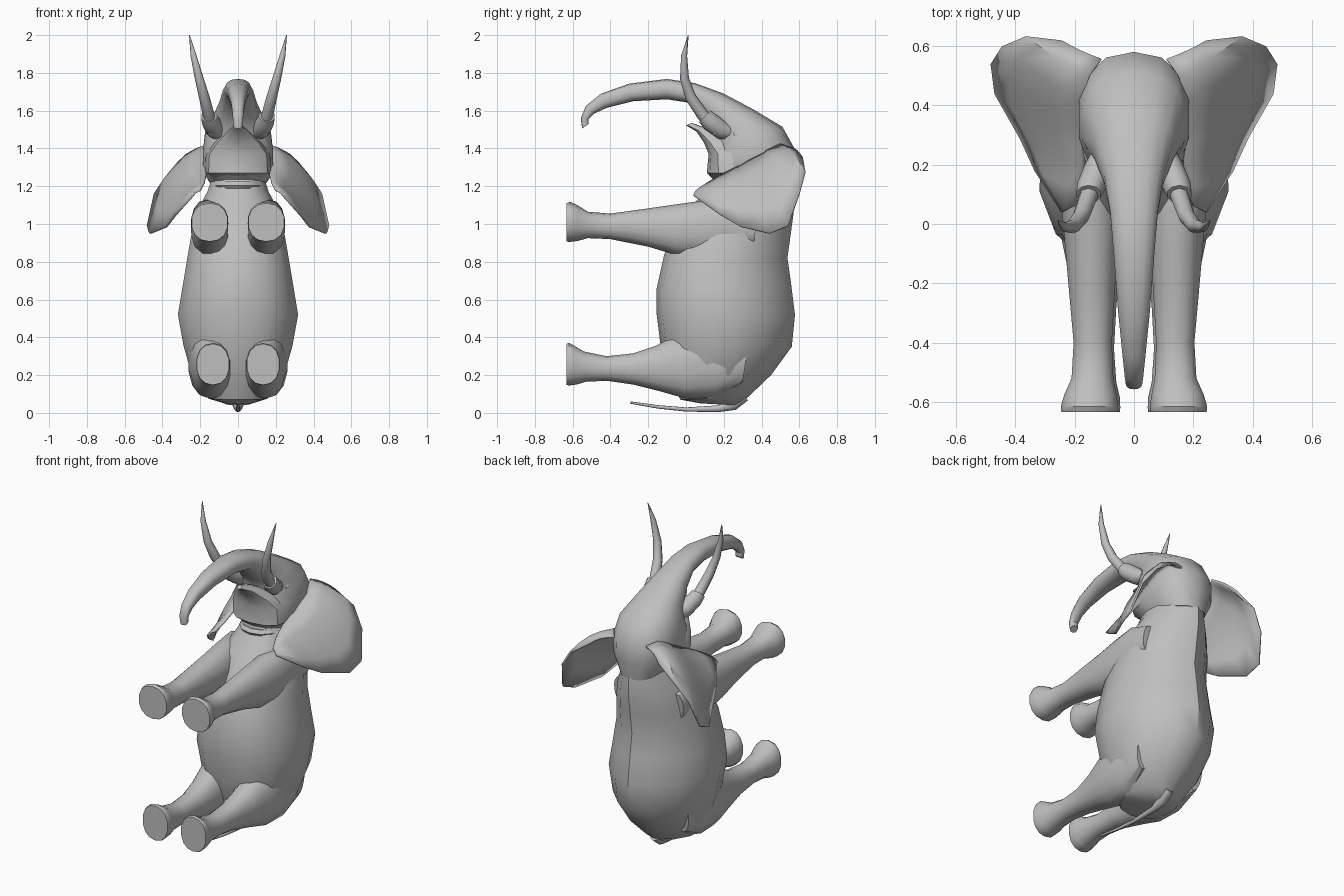
import bpy, bmesh, math
from mathutils import Vector

skin = bpy.data.materials.new("grey skin")
skin.diffuse_color = (0.52, 0.52, 0.52, 1)


def finish(name, bm, mirror=False, angle=35, solid=0):
    bmesh.ops.recalc_face_normals(bm, faces=bm.faces)
    me = bpy.data.meshes.new(name)
    bm.to_mesh(me)
    bm.free()
    me.materials.append(skin)
    ob = bpy.data.objects.new(name, me)
    bpy.context.collection.objects.link(ob)
    bpy.ops.object.select_all(action='DESELECT')
    ob.select_set(True)
    bpy.context.view_layer.objects.active = ob
    bpy.ops.object.shade_smooth_by_angle(angle=math.radians(angle))
    if solid:
        m = ob.modifiers.new("thickness", 'SOLIDIFY')
        m.thickness = solid
        m.offset = 0
    if mirror:
        ob.modifiers.new("both_sides", 'MIRROR')
    return ob


def loft(name, rows, n=14, e=0.9, e_up=None, mirror=False, angle=35):
    """Each row: y,z of upper edge, y,z of lower edge, half width, x centre.
    e and e_up set how square the lower and upper half of each ring is."""
    bm = bmesh.new()
    rings = []
    for ya, za, yb, zb, w, *c in rows:
        x0 = c[0] if c else 0
        ring = []
        for i in range(n):
            t = 2 * math.pi * i / n
            u, v = math.cos(t), math.sin(t)
            p = e_up if e_up and u > 0 else e
            u = math.copysign(abs(u) ** p, u)
            v = math.copysign(abs(v) ** p, v)
            ring.append(bm.verts.new((x0 + w * v,
                                      (ya + yb) / 2 + u * (ya - yb) / 2,
                                      (za + zb) / 2 + u * (za - zb) / 2)))
        rings.append(ring)
    for r, s in zip(rings, rings[1:]):
        for i in range(n):
            j = (i + 1) % n
            bm.faces.new((r[i], r[j], s[j], s[i]))
    bm.faces.new(rings[0])
    bm.faces.new(rings[-1])
    return finish(name, bm, mirror, angle)


def tube_rows(path):
    """Rows for a round tube along (x, y, z, radius) points."""
    rows = []
    for i, (x, y, z, r) in enumerate(path):
        p, q = path[max(i - 1, 0)], path[min(i + 1, len(path) - 1)]
        d = Vector((q[1] - p[1], q[2] - p[2])).normalized() * r
        rows.append((y - d.y, z + d.x, y + d.y, z - d.x, r, x))
    return rows


# Body, from rump to neck
loft("body", [
    (0.27, 0.04, 0.08, 0.05, 0.06), (0.33, 0.085, -0.03, 0.07, 0.16),
    (0.45, 0.20, -0.09, 0.20, 0.25), (0.56, 0.35, -0.135, 0.36, 0.295),
    (0.577, 0.52, -0.155, 0.52, 0.325), (0.557, 0.68, -0.155, 0.66, 0.30),
    (0.537, 0.82, -0.115, 0.84, 0.272), (0.555, 0.95, -0.05, 0.96, 0.25),
    (0.57, 1.06, 0.02, 1.09, 0.215), (0.57, 1.16, 0.12, 1.18, 0.165),
    (0.56, 1.25, 0.15, 1.25, 0.14)], n=14, e=0.85, e_up=1.18)

# Skull running on into the trunk
loft("head_and_trunk", [
    (0.565, 1.17, 0.17, 1.21, 0.13), (0.578, 1.28, 0.12, 1.26, 0.188),
    (0.58, 1.39, 0.13, 1.38, 0.19), (0.51, 1.515, 0.16, 1.44, 0.178),
    (0.36, 1.605, 0.15, 1.50, 0.138), (0.20, 1.69, 0.10, 1.56, 0.102),
    (0.05, 1.745, 0.03, 1.64, 0.082), (-0.10, 1.768, -0.10, 1.66, 0.07),
    (-0.30, 1.743, -0.28, 1.65, 0.055), (-0.45, 1.69, -0.42, 1.615, 0.04),
    (-0.53, 1.625, -0.485, 1.585, 0.032), (-0.557, 1.56, -0.515, 1.555, 0.028),
    (-0.55, 1.505, -0.515, 1.53, 0.024)], n=14, e=0.85)

# Pointed lower jaw
loft("lower_jaw", [
    (0.40, 1.22, 0.15, 1.24, 0.13), (0.40, 1.27, 0.11, 1.27, 0.175),
    (0.35, 1.37, 0.12, 1.37, 0.17), (0.25, 1.44, 0.095, 1.43, 0.12),
    (0.13, 1.50, 0.055, 1.49, 0.055), (0.03, 1.535, 0.0, 1.522, 0.015)], n=12, e=0.8)

# Neck fold
loft("neck_fold", [(0.5, 1.18, 0.125, 1.185, 0.13), (0.5, 1.20, 0.11, 1.205, 0.142),
                   (0.5, 1.22, 0.125, 1.225, 0.13)], n=14)

# Legs: hip or shoulder down to the flared foot
loft("front_leg", [
    (0.38, 1.06, 0.36, 0.90, 0.04, 0.20), (0.22, 1.13, 0.24, 0.855, 0.085, 0.165),
    (0.06, 1.12, 0.08, 0.82, 0.10, 0.147), (-0.08, 1.10, -0.05, 0.835, 0.092, 0.143),
    (-0.22, 1.08, -0.20, 0.88, 0.08, 0.142), (-0.40, 1.055, -0.40, 0.92, 0.066, 0.139),
    (-0.52, 1.065, -0.52, 0.925, 0.072, 0.14), (-0.575, 1.10, -0.575, 0.91, 0.09, 0.147),
    (-0.615, 1.118, -0.615, 0.905, 0.099, 0.15),
    (-0.633, 1.11, -0.633, 0.907, 0.097, 0.15)], n=14, mirror=True)
loft("back_leg", [
    (0.34, 0.44, 0.30, 0.16, 0.05, 0.19), (0.14, 0.47, 0.15, 0.08, 0.11, 0.155),
    (-0.04, 0.42, 0.0, 0.075, 0.11, 0.142), (-0.16, 0.355, -0.14, 0.115, 0.09, 0.135),
    (-0.28, 0.315, -0.28, 0.15, 0.072, 0.13), (-0.42, 0.30, -0.42, 0.17, 0.064, 0.13),
    (-0.54, 0.325, -0.53, 0.165, 0.072, 0.13), (-0.59, 0.355, -0.58, 0.15, 0.084, 0.13),
    (-0.62, 0.37, -0.62, 0.145, 0.089, 0.133),
    (-0.633, 0.365, -0.633, 0.148, 0.087, 0.133)], n=14, mirror=True)

# Tusks and the sockets they grow from
loft("tusk", tube_rows([
    (0.135, 0.17, 1.49, 0.034), (0.155, 0.09, 1.575, 0.032), (0.178, 0.025, 1.67, 0.029),
    (0.205, -0.008, 1.77, 0.024), (0.235, -0.01, 1.89, 0.016), (0.257, 0.012, 2.0, 0.002)]),
    n=8, e=1, mirror=True, angle=60)
loft("tusk_socket", tube_rows([
    (0.10, 0.27, 1.47, 0.03), (0.122, 0.19, 1.495, 0.048), (0.143, 0.13, 1.54, 0.05),
    (0.153, 0.10, 1.57, 0.043)]), n=10, e=1, mirror=True, angle=60)

# Tail lying under the rump
loft("tail", tube_rows([
    (0, 0.31, 0.09, 0.03), (0, 0.25, 0.045, 0.032), (0, 0.17, 0.022, 0.018),
    (0, 0.0, 0.018, 0.011), (0, -0.15, 0.032, 0.009), (0, -0.295, 0.055, 0.006)]),
    n=8, e=1, angle=60)

# Ears: curved sheets between the head edge and the outer rim
inner = [(0.11, 0.555, 1.40), (0.15, 0.50, 1.42), (0.17, 0.42, 1.39), (0.18, 0.34, 1.34),
         (0.175, 0.27, 1.30), (0.17, 0.20, 1.265), (0.18, 0.12, 1.22), (0.20, 0.06, 1.18)]
outer = [(0.24, 0.615, 1.35), (0.36, 0.632, 1.27), (0.44, 0.60, 1.16), (0.478, 0.54, 0.99),
         (0.465, 0.44, 0.95), (0.38, 0.29, 0.985), (0.33, 0.18, 1.05), (0.24, 0.04, 1.15)]
bm = bmesh.new()
grid = []
for a, b in zip(inner, outer):
    a, b = Vector(a), Vector(b)
    row = []
    for k in range(5):
        t = k / 4
        bulge = math.sin(math.pi * t) * (b - a).length
        row.append(bm.verts.new(a.lerp(b, t) + Vector((0.05, 0, 0.08)) * bulge))
    grid.append(row)
for r, s in zip(grid, grid[1:]):
    for k in range(4):
        bm.faces.new((r[k], r[k + 1], s[k + 1], s[k]))
finish("ear", bm, mirror=True, angle=40, solid=0.012)

# Eyes
bm = bmesh.new()
bmesh.ops.create_uvsphere(bm, u_segments=10, v_segments=6, radius=1)
for v in bm.verts:
    v.co = Vector((0.148 + v.co.x * 0.02, 0.28 + v.co.y * 0.032, 1.475 + v.co.z * 0.026))
finish("eye", bm, mirror=True)
